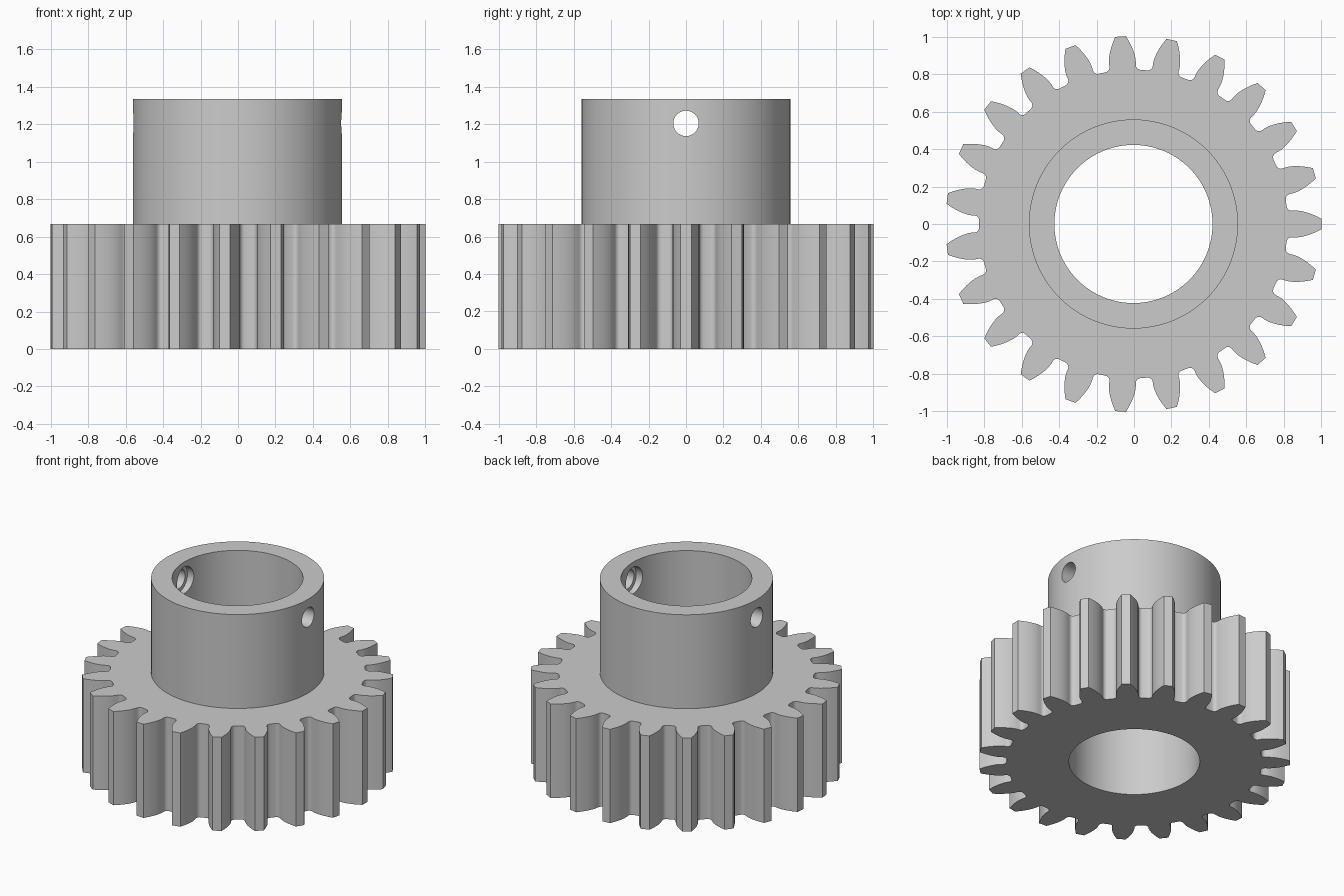
import bpy, bmesh, math
from mathutils import Matrix

if "Cube" in bpy.data.objects:
    bpy.data.objects.remove(bpy.data.objects["Cube"], do_unlink=True)

TEETH = 23
TIP, PITCH, ROOT = 1.003, 0.923, 0.823
BASE = PITCH * math.cos(math.radians(20))
FILLET = 0.026
CX = -0.003            # bounding-box centring of an odd tooth count
GEAR_H, TOP = 0.667, 1.335

steel = bpy.data.materials.new("plain grey")
steel.use_nodes = True
grey = (0.6, 0.6, 0.6, 1)
steel.diffuse_color = grey
steel.node_tree.nodes["Principled BSDF"].inputs["Base Color"].default_value = grey


def make_object(name, bm):
    bmesh.ops.recalc_face_normals(bm, faces=bm.faces)
    mesh = bpy.data.meshes.new(name)
    bm.to_mesh(mesh)
    bm.free()
    mesh.materials.append(steel)
    obj = bpy.data.objects.new(name, mesh)
    bpy.context.collection.objects.link(obj)
    return obj


def cylinder(name, radius, depth, centre, axis="Z", segments=96):
    bm = bmesh.new()
    matrix = Matrix.Translation(centre)
    if axis == "X":
        matrix = matrix @ Matrix.Rotation(math.pi / 2, 4, "Y")
    bmesh.ops.create_cone(bm, cap_ends=True, segments=segments, radius1=radius,
                          radius2=radius, depth=depth, matrix=matrix)
    return make_object(name, bm)


def combine(target, tool, operation):
    mod = target.modifiers.new(operation.lower(), "BOOLEAN")
    mod.operation, mod.object, mod.solver = operation, tool, "EXACT"
    bpy.context.view_layer.objects.active = target
    bpy.ops.object.modifier_apply(modifier=mod.name)
    bpy.data.objects.remove(tool, do_unlink=True)


def involute(a):
    return math.tan(a) - a


# Half a tooth as (radius, angle): involute flank, root fillet, root floor
half_base = math.pi / (2 * TEETH) + involute(math.radians(20))
half = []
for i in range(6):
    r = TIP + (BASE - TIP) * i / 5
    half.append((r, half_base - involute(math.acos(min(1, BASE / r)))))
mid = ROOT + FILLET
for i in range(5):
    t = math.pi / 2 * i / 4
    half.append((mid - FILLET * math.sin(t),
                 half_base + FILLET * (1 - math.cos(t)) / mid))

# Toothed wheel
bm = bmesh.new()
tooth = [(r, -a) for r, a in reversed(half)] + half
verts = []
for k in range(TEETH):
    for r, a in tooth:
        ang = a + math.tau * k / TEETH
        verts.append(bm.verts.new((CX + r * math.cos(ang), r * math.sin(ang), 0)))
disc = bm.faces.new(verts)
solid = bmesh.ops.extrude_face_region(bm, geom=[disc])["geom"]
bmesh.ops.translate(bm, vec=(0, 0, GEAR_H),
                    verts=[v for v in solid if isinstance(v, bmesh.types.BMVert)])
if not any(f.normal.z < 0 and len(f.verts) > 4 for f in bm.faces) and disc.is_valid:
    disc.normal_flip()
gear = make_object("spur_gear_with_hub", bm)

# Hub collar and through bore
hub_bottom = GEAR_H - 0.2
combine(gear, cylinder("hub", 0.558, TOP - hub_bottom,
                       (CX, 0, (TOP + hub_bottom) / 2)), "UNION")
combine(gear, cylinder("bore_cutter", 0.422, 2, (CX, 0, TOP / 2)), "DIFFERENCE")

# Cross holes for set screws, wider on the inside of the collar
combine(gear, cylinder("screw_cutter", 0.068, 2, (CX, 0, 1.205), "X", 32), "DIFFERENCE")
combine(gear, cylinder("recess_cutter", 0.095, 0.922, (CX, 0, 1.205), "X", 32), "DIFFERENCE")

bpy.ops.object.select_all(action="DESELECT")
gear.select_set(True)
bpy.context.view_layer.objects.active = gear
bpy.ops.object.shade_smooth_by_angle(angle=math.radians(30))
